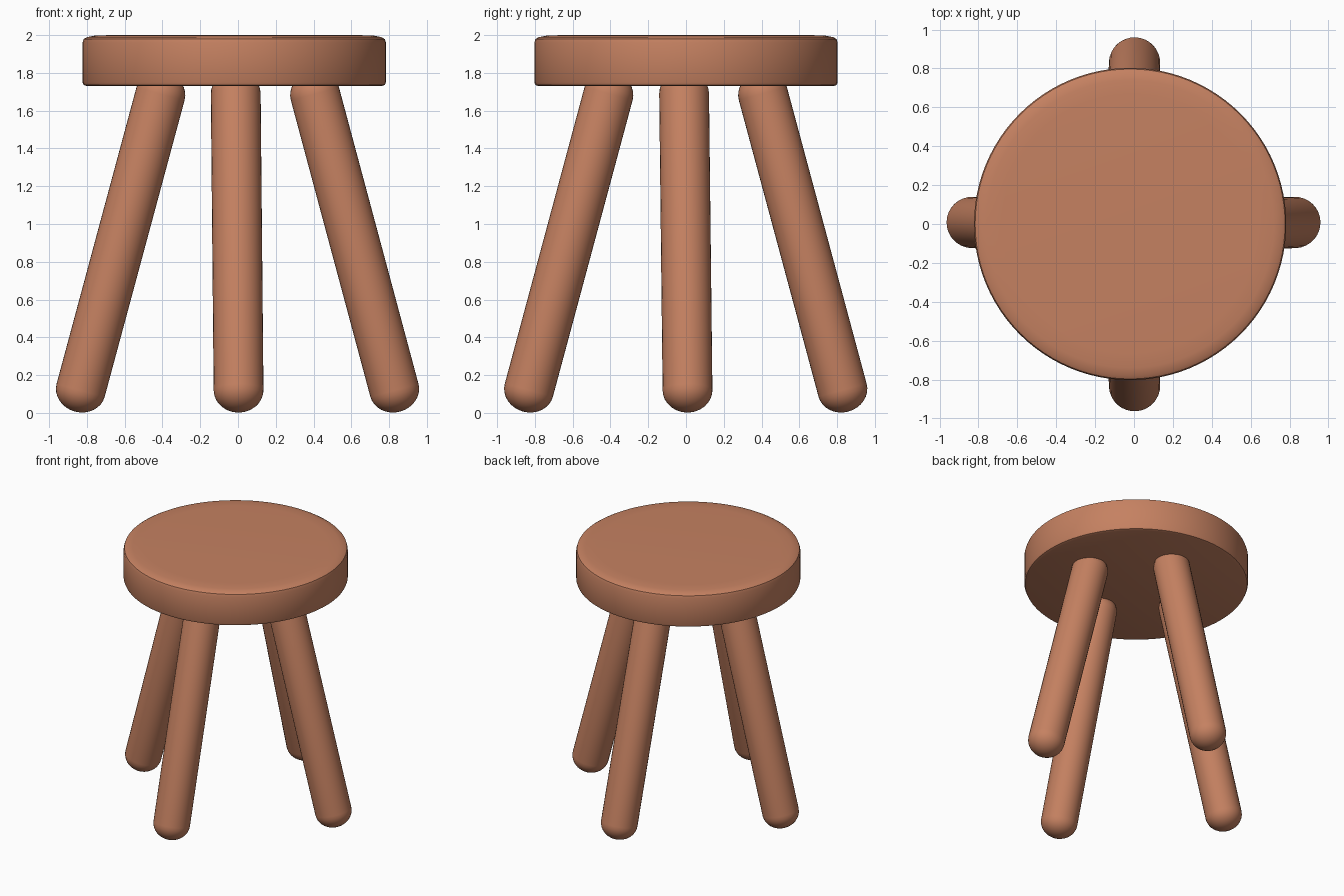
import bpy, bmesh, math
from mathutils import Vector, Matrix

if "Cube" in bpy.data.objects:
    bpy.data.objects.remove(bpy.data.objects["Cube"])

wood = bpy.data.materials.new("terracotta")
wood.diffuse_color = (0.56, 0.22, 0.12, 1)
wood.use_nodes = True
wood.node_tree.nodes["Principled BSDF"].inputs["Base Color"].default_value = wood.diffuse_color


def lathe(name, profile, segments, matrix):
    """Spin an (r, z) profile around z; both profile ends lie on the axis."""
    bm = bmesh.new()
    verts = [bm.verts.new((r, 0, z)) for r, z in profile]
    edges = [bm.edges.new(pair) for pair in zip(verts, verts[1:])]
    bmesh.ops.spin(bm, geom=verts + edges, cent=(0, 0, 0), axis=(0, 0, 1),
                   angle=math.tau, steps=segments)
    bmesh.ops.remove_doubles(bm, verts=bm.verts, dist=1e-4)
    bmesh.ops.recalc_face_normals(bm, faces=bm.faces)
    mesh = bpy.data.meshes.new(name)
    bm.to_mesh(mesh)
    bm.free()
    mesh.materials.append(wood)
    obj = bpy.data.objects.new(name, mesh)
    bpy.context.collection.objects.link(obj)
    obj.matrix_world = matrix
    bpy.context.view_layer.objects.active = obj
    obj.select_set(True)
    bpy.ops.object.shade_smooth_by_angle(angle=math.radians(40))
    obj.select_set(False)
    return obj


# Seat: thick disc with softened rims
lathe("seat", [(0, 1.73), (0.78, 1.73), (0.797, 1.736), (0.803, 1.75),
               (0.803, 1.96), (0.797, 1.979), (0.78, 1.989), (0.74, 1.997),
               (0.66, 2.0), (0, 2.0)],
      96, Matrix.Translation((-0.02, 0, 0)))


# Legs: splayed rods with domed ends
def leg(name, foot, top, radius=0.132, dome=0.117):
    foot, top = Vector(foot), Vector(top)
    axis = top - foot
    arc = [i * math.pi / 16 for i in range(9)]
    low = [(radius * math.sin(a), -dome * math.cos(a)) for a in arc]
    high = [(r, axis.length - z) for r, z in reversed(low)]
    turn = axis.to_track_quat('Z', 'Y').to_matrix().to_4x4()
    lathe(name, low + high, 32, Matrix.Translation(foot) @ turn)


leg("left_leg", (-0.833, 0.008, 0.12), (-0.41, -0.01, 1.69))
leg("right_leg", (0.828, 0.008, 0.12), (0.407, -0.01, 1.69))
leg("front_leg", (0.003, -0.832, 0.12), (-0.012, -0.41, 1.69))
leg("back_leg", (0.003, 0.829, 0.12), (-0.012, 0.407, 1.69))
